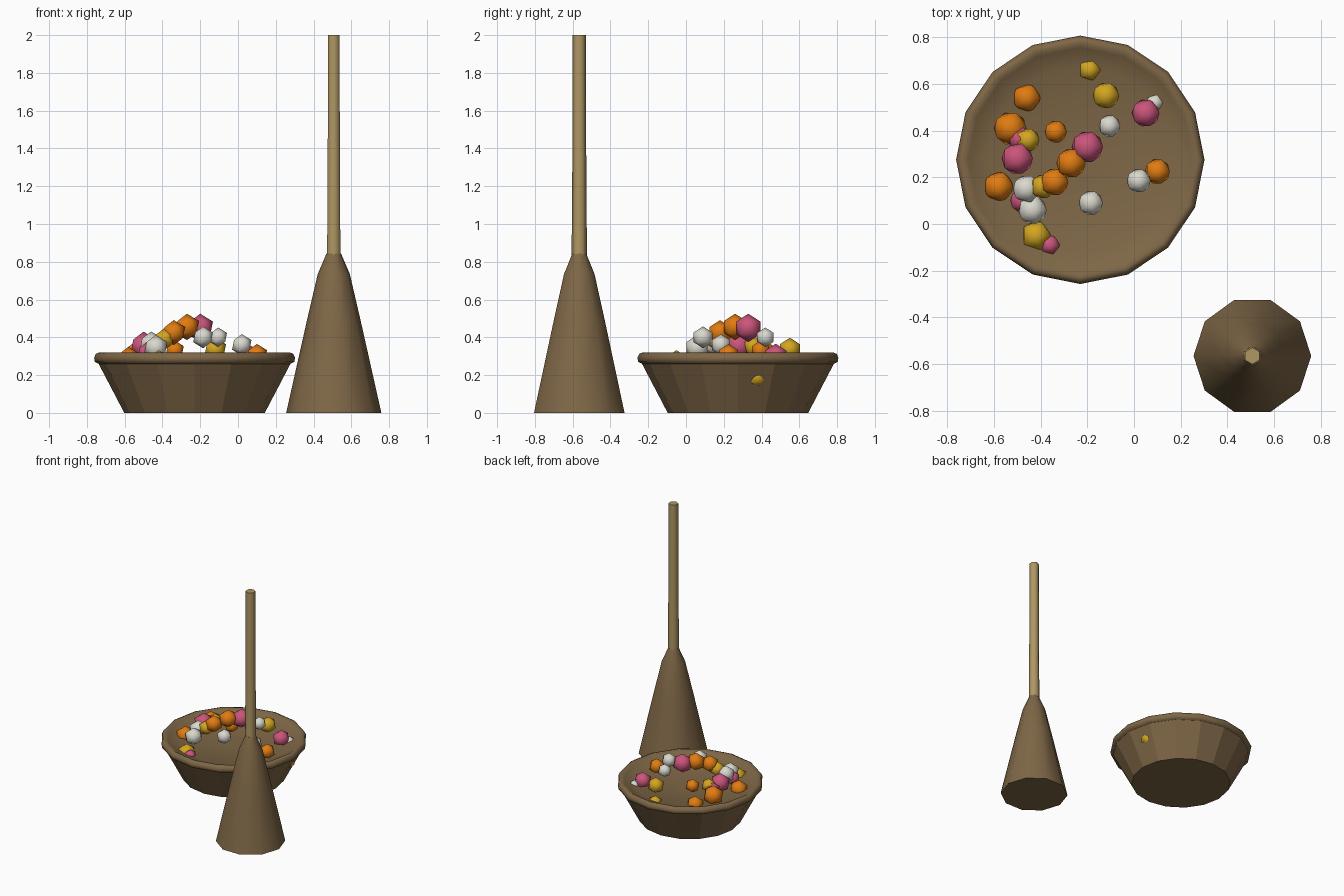
import bpy, bmesh, math
from mathutils import Vector

cube = bpy.data.objects.get("Cube")
if cube:
    bpy.data.objects.remove(cube, do_unlink=True)


def material(name, rgb):
    m = bpy.data.materials.new(name)
    m.use_nodes = True
    m.diffuse_color = (*rgb, 1)
    m.node_tree.nodes["Principled BSDF"].inputs["Base Color"].default_value = (*rgb, 1)
    return m


BROWN = material("brown wood", (0.21, 0.135, 0.062))
TAN = material("tan handle", (0.43, 0.31, 0.125))
ORANGE = material("orange", (0.75, 0.2, 0.006))
YELLOW = material("yellow", (0.65, 0.38, 0.015))
PINK = material("pink", (0.6, 0.09, 0.2))
WHITE = material("off white", (0.7, 0.69, 0.62))


def finish(bm, name, mat, location):
    bmesh.ops.recalc_face_normals(bm, faces=bm.faces)
    mesh = bpy.data.meshes.new(name)
    bm.to_mesh(mesh)
    bm.free()
    mesh.materials.append(mat)
    obj = bpy.data.objects.new(name, mesh)
    obj.location = location
    bpy.context.collection.objects.link(obj)
    return obj


def lathe(name, mat, location, profile, sides, start=0.0, flat_bands=()):
    """Stack rings of (radius, height), close both ends."""
    bm = bmesh.new()
    rings = []
    for r, z in profile:
        angles = [start + math.tau * i / sides for i in range(sides)]
        rings.append([bm.verts.new((r * math.cos(a), r * math.sin(a), z)) for a in angles])
    for band, (low, high) in enumerate(zip(rings, rings[1:])):
        for i in range(sides):
            j = (i + 1) % sides
            face = bm.faces.new((low[i], low[j], high[j], high[i]))
            face.smooth = band not in flat_bands
    bm.faces.new(rings[0])
    bm.faces.new(rings[-1])
    for edge in bm.edges:
        if len(edge.link_faces) == 2 and edge.calc_face_angle(0) > math.radians(50):
            edge.smooth = False
    return finish(bm, name, mat, location)


# Bowl with a rounded rim and a shallow filled inside
lathe("bowl", BROWN, (-0.23, 0.275, 0),
      [(0.372, 0), (0.508, 0.26), (0.528, 0.27), (0.532, 0.292), (0.522, 0.313),
       (0.503, 0.32), (0.48, 0.305), (0.4, 0.275), (0.1, 0.265)],
      16, math.pi / 2, flat_bands=(0,))

# Broom
BROOM = (0.507, -0.565, 0)
lathe("broom_head", BROWN, BROOM,
      [(0.252, 0), (0.142, 0.49), (0.085, 0.735), (0.038, 0.845)], 10)
lathe("broom_handle", TAN, BROOM, [(0.041, 0.8), (0.037, 1.3), (0.036, 2)], 6, math.pi / 2)

# Round sweets: x, y, z, radius
SWEETS = {
    "orange_sweet": (ORANGE, [
        (-.27, .26, .455, .07), (-.34, .18, .425, .066), (-.58, .16, .28, .07),
        (-.53, .41, .31, .078), (-.46, .54, .27, .066), (-.335, .395, .33, .053),
        (.1, .225, .305, .06)]),
    "yellow_sweet": (YELLOW, [
        (-.39, .16, .39, .058), (-.455, .36, .35, .056), (-.42, -.05, .262, .07),
        (-.12, .55, .335, .063), (-.19, .66, .26, .052), (.175, .375, .19, .06)]),
    "pink_sweet": (PINK, [
        (-.2, .33, .45, .075), (-.5, .28, .355, .075), (-.49, .365, .33, .056),
        (-.48, .1, .32, .056), (-.36, -.09, .27, .046), (.05, .475, .3, .066)]),
    "white_sweet": (WHITE, [
        (-.46, .15, .365, .066), (-.435, .06, .345, .068), (-.185, .09, .4, .058),
        (.02, .185, .36, .057), (-.105, .42, .4, .052), (.09, .52, .27, .04)]),
}
for name, (mat, places) in SWEETS.items():
    for x, y, z, r in places:
        bm = bmesh.new()
        bmesh.ops.create_icosphere(bm, subdivisions=1, radius=r)
        for face in bm.faces:
            face.smooth = True
        finish(bm, name, mat, Vector((x, y, z)))
